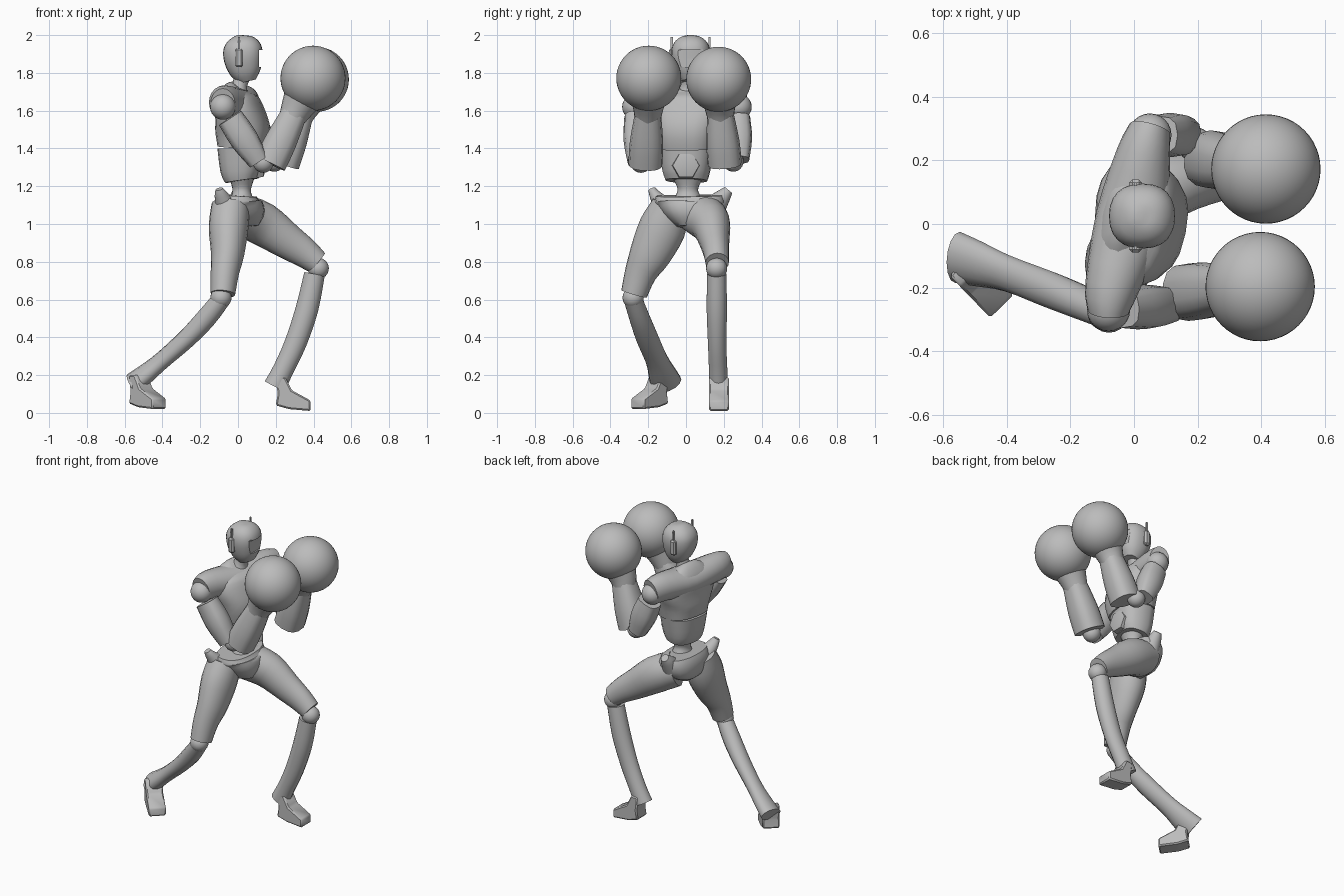
import bpy, bmesh, math
from mathutils import Vector, Matrix

if "Cube" in bpy.data.objects:
    bpy.data.objects.remove(bpy.data.objects["Cube"])

grey = bpy.data.materials.new("plain_grey")
grey.use_nodes = True
COLOUR = (0.5, 0.5, 0.5, 1)
grey.diffuse_color = COLOUR
grey.node_tree.nodes["Principled BSDF"].inputs["Base Color"].default_value = COLOUR
X, Y, Z = Vector((1, 0, 0)), Vector((0, 1, 0)), Vector((0, 0, 1))


def finish(name, bm, angle=40):
    bmesh.ops.recalc_face_normals(bm, faces=bm.faces)
    mesh = bpy.data.meshes.new(name)
    bm.to_mesh(mesh)
    bm.free()
    mesh.materials.append(grey)
    ob = bpy.data.objects.new(name, mesh)
    bpy.context.collection.objects.link(ob)
    bpy.ops.object.select_all(action='DESELECT')
    ob.select_set(True)
    bpy.context.view_layer.objects.active = ob
    bpy.ops.object.shade_smooth_by_angle(angle=math.radians(angle))
    return ob


def spline(rows, steps):
    """Smooth a list of sections with a Catmull-Rom curve."""
    pts = [Vector(r) for r in rows]
    out = []
    for i in range(len(pts) - 1):
        p, q = pts[i], pts[i + 1]
        m = (q - pts[max(i - 1, 0)]) / 2
        n = (pts[min(i + 2, len(pts) - 1)] - p) / 2
        for k in range(steps):
            t = k / steps
            out.append(p * (2*t**3 - 3*t*t + 1) + m * (t**3 - 2*t*t + t)
                       + q * (3*t*t - 2*t**3) + n * (t**3 - t*t))
    return out + [pts[-1]]


def loft(name, rows, ref, sides=20, power=2.0, steps=3, spin=0.0):
    """Rows are x, y, z, half size along ref, half size across it."""
    secs = spline(rows, steps)
    mids = [Vector(s[:3]) for s in secs]
    bm = bmesh.new()
    rings = []
    for i, s in enumerate(secs):
        tan = (mids[min(i + 1, len(mids) - 1)] - mids[max(i - 1, 0)]).normalized()
        f = (ref - tan * ref.dot(tan)).normalized()
        g = tan.cross(f)
        ring = []
        for k in range(sides):
            a = math.tau * k / sides
            c, d = [math.copysign(abs(v) ** (2 / power), v) for v in (math.cos(a), math.sin(a))]
            ring.append(bm.verts.new(mids[i] + f * c * s[3] + g * d * s[4]))
        rings.append(ring)
    for a, b in zip(rings, rings[1:]):
        for k in range(sides):
            j = (k + 1) % sides
            bm.faces.new((a[k], a[j], b[j], b[k]))
    bm.faces.new(rings[0])
    bm.faces.new(rings[-1])
    bmesh.ops.rotate(bm, verts=bm.verts, cent=(0, 0, 0), matrix=Matrix.Rotation(spin, 3, 'Z'))
    return finish(name, bm)


def ball(name, centre, r, segs=24):
    bm = bmesh.new()
    bmesh.ops.create_uvsphere(bm, u_segments=segs, v_segments=segs // 2, radius=r)
    bmesh.ops.translate(bm, verts=bm.verts, vec=centre)
    return finish(name, bm)


def box(name, centre, size, bevel=0.0):
    bm = bmesh.new()
    bmesh.ops.create_cube(bm, size=1)
    bmesh.ops.scale(bm, verts=bm.verts, vec=size)
    if bevel:
        bmesh.ops.bevel(bm, geom=bm.edges[:], offset=bevel, segments=1, affect='EDGES')
    bmesh.ops.translate(bm, verts=bm.verts, vec=centre)
    return finish(name, bm, 20)


# Torso, turned slightly so the left shoulder leads
TWIST = -0.2
loft("abdomen", [(.02, .005, 1.23, .085, .11), (.015, .005, 1.28, .105, .125),
                 (.015, .005, 1.40, .12, .145)], X, power=2.6, spin=TWIST)
loft("chest", [(.02, .005, 1.40, .125, .15), (.025, .005, 1.49, .14, .17), (.01, .005, 1.58, .125, .2),
               (-.01, .005, 1.66, .105, .19), (-.01, .005, 1.71, .07, .12),
               (0, .005, 1.73, .04, .06)], X, power=2.6, spin=TWIST)
loft("shoulder_yoke", [(-.08, -.275, 1.635, .085, .065), (-.07, -.2, 1.645, .09, .085),
                       (-.01, .02, 1.63, .09, .11), (.03, .22, 1.645, .09, .085),
                       (.05, .3, 1.635, .085, .065)], Z)
loft("belly_plate", [(.1, .0, 1.31, .075, .075), (.135, .0, 1.31, .07, .07),
                     (.14, .0, 1.31, .05, .05)], Y, sides=6, steps=1)
loft("neck", [(0, .015, 1.69, .055, .06), (.01, .02, 1.74, .04, .045), (.03, .025, 1.8, .045, .045)], X)
loft("waist", [(.02, .01, 1.08, .09, .1), (.02, .01, 1.15, .055, .065), (.02, .01, 1.19, .05, .055),
               (.02, .01, 1.25, .07, .085)], X)

# Head with recessed visor, ear pods and antennae
head = loft("head", [(.05, .025, 1.755, .045, .05), (.04, .025, 1.80, .08, .08), (.028, .025, 1.87, .102, .1),
                     (.025, .025, 1.93, .102, .1), (.022, .025, 1.97, .08, .08),
                     (.02, .025, 1.993, .045, .045), (.02, .025, 2.0, .012, .012)], X, sides=24, power=2.3)
cutter = box("visor_cutter", (.16, .025, 1.875), (.1, .14, .09))
cutter.hide_render = True
cut = head.modifiers.new("visor", 'BOOLEAN')
cut.operation, cut.object, cut.solver = 'DIFFERENCE', cutter, 'EXACT'
bpy.context.view_layer.objects.active = head
bpy.ops.object.modifier_apply(modifier=cut.name)
bpy.data.objects.remove(cutter)
for side, s in (("left", 1), ("right", -1)):
    box(side + "_ear", (.005, .025 + s * .1, 1.88), (.04, .03, .1), .01)
    box(side + "_antenna", (.005, .025 + s * .1, 1.945), (.01, .012, .09))

# Arms in a raised guard
arms = {
    "right": ((-.08, -.27, 1.62), (.11, -.255, 1.33), (.17, -.215, 1.32), (.31, -.2, 1.61), (.397, -.197, 1.772)),
    "left": ((.05, .28, 1.62), (.16, .28, 1.34), (.24, .205, 1.32), (.34, .18, 1.61), (.415, .173, 1.766)),
}
for side, joints in arms.items():
    shoulder, elbow, low, high, fist = map(Vector, joints)
    ball(side + "_shoulder", shoulder, .068)
    a, b = shoulder.lerp(elbow, .2), shoulder.lerp(elbow, .6)
    loft(side + "_upper_arm", [(*a, .06, .07), (*b, .07, .075), (*elbow, .055, .055)], Y, sides=12, power=2.8)
    ball(side + "_elbow", elbow.lerp(low, .4), .055)
    loft(side + "_forearm", [(*low, .09, .088), (*low.lerp(high, .4), .088, .086),
                             (*low.lerp(high, .9), .07, .07)], Y, sides=14, power=2.6)
    loft(side + "_cuff", [(*low.lerp(high, .82), .07, .07), (*high, .08, .085),
                          (*high.lerp(fist, .4), .1, .105)], Y)
    ball(side + "_glove", fist, .172, 48)

# Shorts: pelvis, hip points and thighs
loft("pelvis", [(.03, .01, .98, .08, .06), (.02, .015, 1.04, .125, .14), (.0, .02, 1.1, .125, .185),
                (.0, .02, 1.15, .1, .18)], X, power=2.4)
loft("right_hip_point", [(-.06, -.11, 1.08, .06, .06), (-.09, -.165, 1.155, .035, .03),
                         (-.1, -.18, 1.185, .02, .02)], X)
loft("left_hip_point", [(.0, .14, 1.08, .06, .07), (.0, .2, 1.15, .04, .04),
                        (.0, .225, 1.18, .025, .025)], X)
loft("right_thigh", [(-.04, -.08, 1.1, .1, .1), (-.05, -.125, .98, .105, .125), (-.055, -.19, .84, .088, .11),
                     (-.07, -.24, .74, .075, .085), (-.08, -.275, .63, .065, .07)], X)
loft("left_thigh", [(.02, .08, 1.05, .13, .11), (.13, .13, 1.0, .105, .115), (.26, .15, .91, .08, .095),
                    (.35, .16, .85, .068, .08), (.42, .165, .795, .062, .065)], Y)

# Knees and shins, flaring over the ankle
ball("right_knee", (-.09, -.28, .61), .056)
ball("left_knee", (.425, .162, .765), .056)
loft("right_shin", [(-.09, -.28, .6, .05, .05), (-.17, -.245, .5, .055, .055), (-.27, -.205, .395, .05, .06),
                    (-.4, -.155, .28, .045, .06), (-.49, -.125, .205, .05, .075),
                    (-.555, -.105, .155, .055, .085)], X, sides=14)
loft("left_shin", [(.405, .163, .735, .055, .052), (.365, .163, .55, .06, .055), (.305, .165, .37, .058, .05),
                   (.24, .17, .23, .055, .05), (.195, .172, .14, .06, .052)], X, sides=14)

# Wedge feet cut from a side profile
PROFILE = [(-.02, .19), (.03, .19), (.065, .12), (.165, .065), (.165, .01), (.05, .02), (-.02, .04), (-.01, .1)]
for side, origin, turn in (("right", (-.53, -.14, .01), -.8), ("left", (.22, .175, 0), 0)):
    bm = bmesh.new()
    face = bm.faces.new([bm.verts.new((u, -.052, z)) for u, z in PROFILE])
    new = bmesh.ops.extrude_face_region(bm, geom=[face])["geom"]
    bmesh.ops.translate(bm, verts=[v for v in new if isinstance(v, bmesh.types.BMVert)], vec=(0, .104, 0))
    bmesh.ops.bevel(bm, geom=bm.edges[:], offset=.008, segments=1, affect='EDGES')
    bmesh.ops.transform(bm, verts=bm.verts, matrix=Matrix.Translation(origin) @ Matrix.Rotation(turn, 4, 'Z'))
    finish(side + "_foot", bm)
